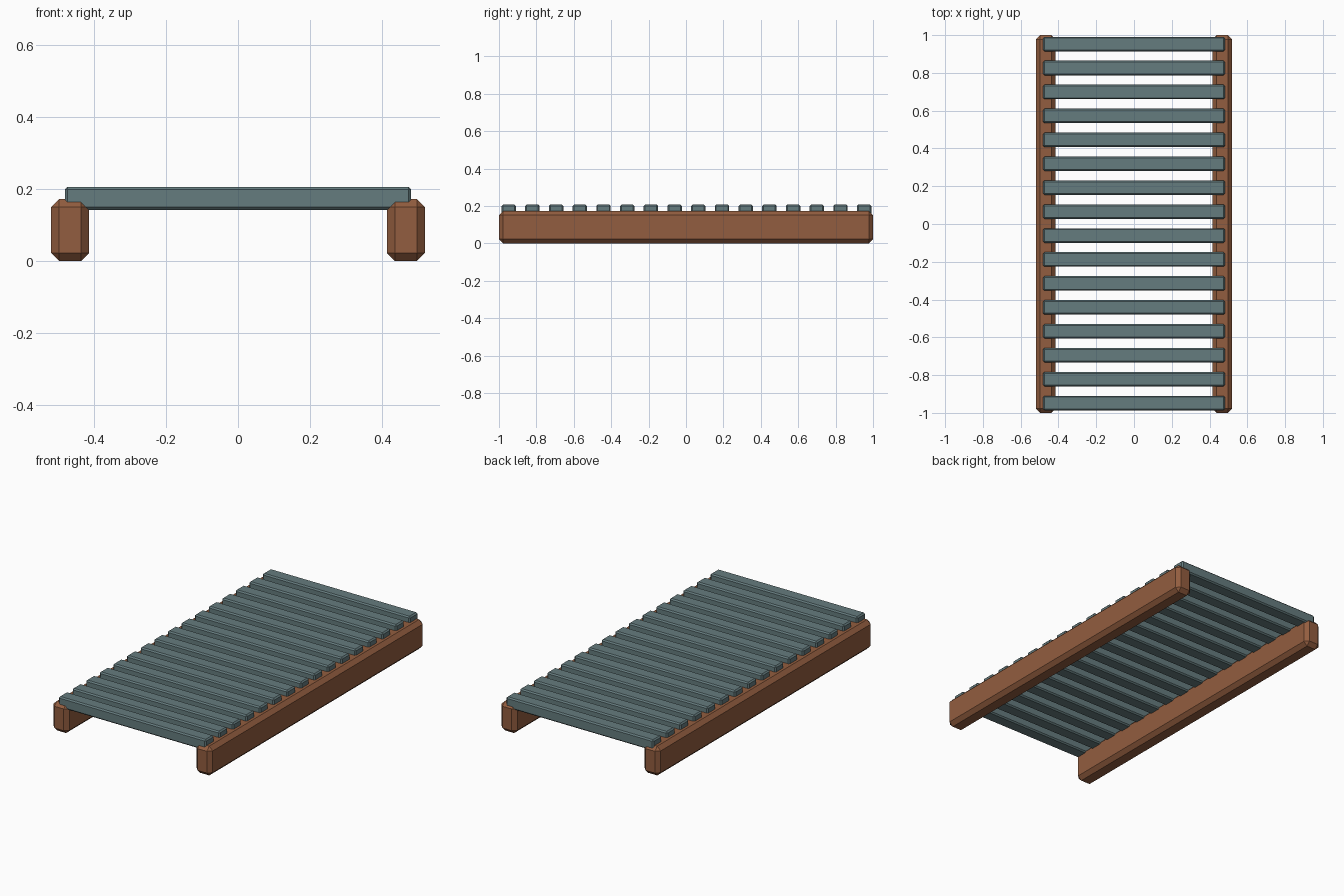
import bpy

if "Cube" in bpy.data.objects:
    bpy.data.objects.remove(bpy.data.objects["Cube"])


def material(name, color):
    m = bpy.data.materials.new(name)
    m.diffuse_color = color
    m.use_nodes = True
    m.node_tree.nodes["Principled BSDF"].inputs["Base Color"].default_value = m.diffuse_color
    return m


def beam(name, center, size, chamfer, mat):
    bpy.ops.mesh.primitive_cube_add(size=1, location=center)
    ob = bpy.context.object
    ob.name = name
    ob.scale = size
    bpy.ops.object.transform_apply(location=False, rotation=False, scale=True)
    bev = ob.modifiers.new("chamfer", 'BEVEL')
    bev.width = chamfer
    bev.segments = 1
    bev.limit_method = 'NONE'
    ob.data.materials.append(mat)
    return ob


brown = material("brown_wood", (0.29, 0.11, 0.05, 1))
teal = material("teal_paint", (0.13, 0.20, 0.21, 1))

# side rails
for side, x in (("left", -0.467), ("right", 0.467)):
    beam(side + "_rail", (x, 0, 0.0865), (0.105, 2.0, 0.173), 0.0225, brown)

# cross slats, slightly sunk into the rails
for i in range(16):
    beam(f"slat_{i + 1}", (0, -0.948 + i * 0.1267, 0.175),
         (0.962, 0.077, 0.064), 0.0075, teal)
